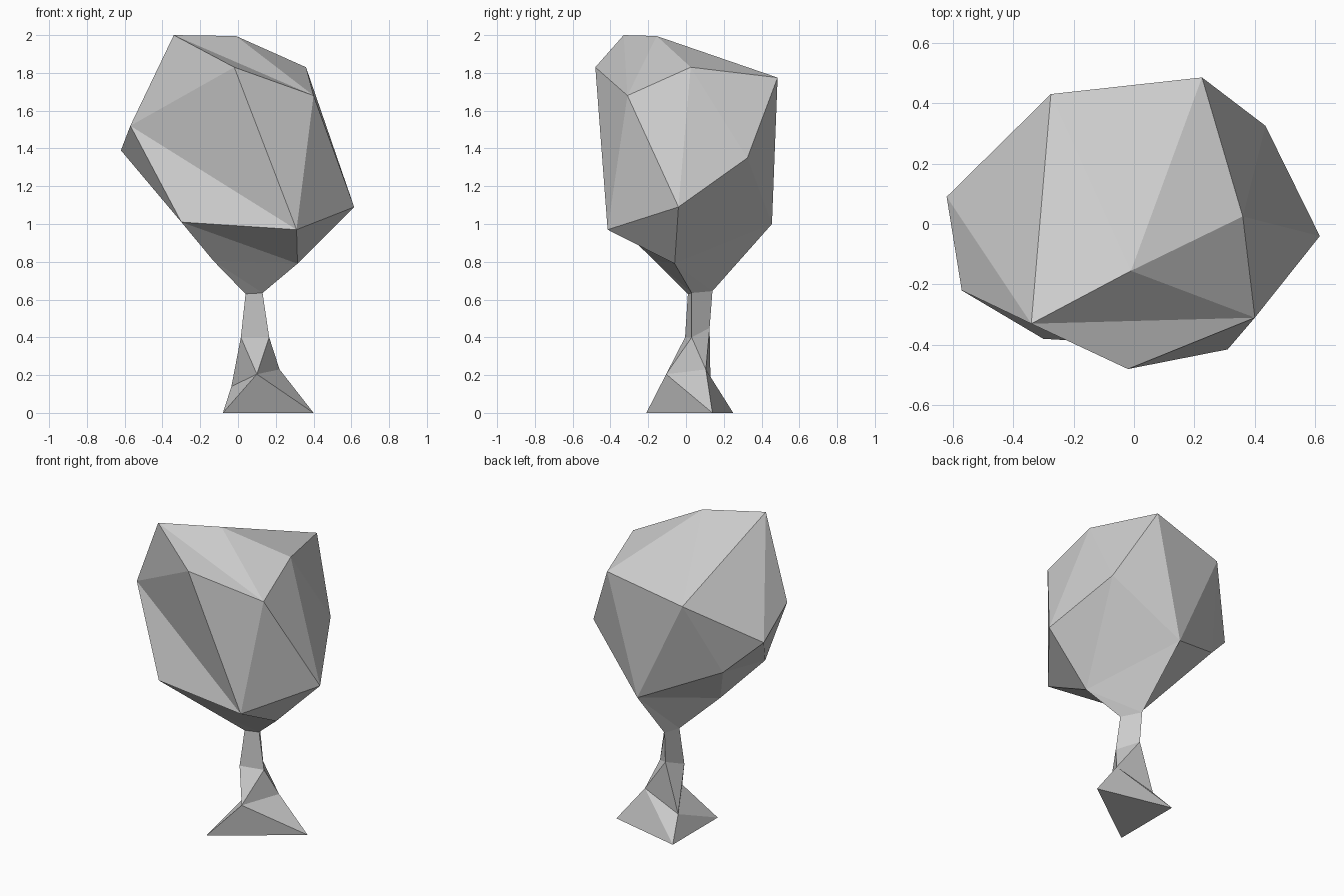
import bpy, bmesh

if "Cube" in bpy.data.objects:
    bpy.data.objects.remove(bpy.data.objects["Cube"])


def finish(bm, name):
    bmesh.ops.recalc_face_normals(bm, faces=bm.faces)
    mesh = bpy.data.meshes.new(name)
    bm.to_mesh(mesh)
    bm.free()
    obj = bpy.data.objects.new(name, mesh)
    bpy.context.collection.objects.link(obj)
    return obj


# Trunk: three-sided rings from ground to crown, each twisted against the one below
rings = [
    [(-.08, -.21, 0), (.40, .14, 0), (-.08, .25, 0)],
    [(.10, -.105, .205), (.22, .105, .23), (-.035, .13, .14)],
    [(.165, .03, .40), (.06, .125, .45), (.015, -.005, .40)],
    [(.13, .03, .635), (.055, .14, .645), (.04, .01, .63)],
]
bm = bmesh.new()
loops = [[bm.verts.new(p) for p in ring] for ring in rings]
bm.faces.new(loops[0])
for level, (low, high) in enumerate(zip(loops, loops[1:])):
    for i in range(3):
        j = (i + 1) % 3
        if level < 2:      # flared root: upper corner sits over lower edge
            bm.faces.new((low[i], low[j], high[i]))
            bm.faces.new((low[j], high[j], high[i]))
        else:              # straight stem
            bm.faces.new((low[i], low[j], high[j], high[i]))
finish(bm, "tree_trunk")

# Crown: faceted leaf mass, built as fans of triangles around its corners
points = {
    "A": (-.34, -.33, 2.0), "B": (-.01, -.155, 1.995), "C": (.36, .025, 1.83),
    "D": (.40, -.31, 1.68), "E": (-.02, -.48, 1.83), "F": (-.57, -.22, 1.52),
    "G": (-.62, .09, 1.39), "H": (.615, -.04, 1.09), "I": (.31, -.415, .97),
    "J": (-.30, -.38, 1.01), "K": (.315, -.06, .79), "L": (-.13, -.165, .805),
    "M": (.225, .485, 1.775), "N": (.435, .325, 1.35), "O": (-.275, .43, 1.66),
    "P": (.03, .455, 1.0), "Q": (-.415, .215, 1.19),
}
points.update(zip("bca", rings[-1]))   # crown meets the top of the trunk
fans = ["BDAOMCD", "EADIFA", "GFAOQJF", "HDCNKID", "PMNKcaLQOM",
        "LQJKba", "IFJK", "CMN", "Kbc"]
bm = bmesh.new()
v = {k: bm.verts.new(p) for k, p in points.items()}
for fan in fans:
    for p, q in zip(fan[1:], fan[2:]):
        bm.faces.new((v[fan[0]], v[p], v[q]))
finish(bm, "tree_crown")
